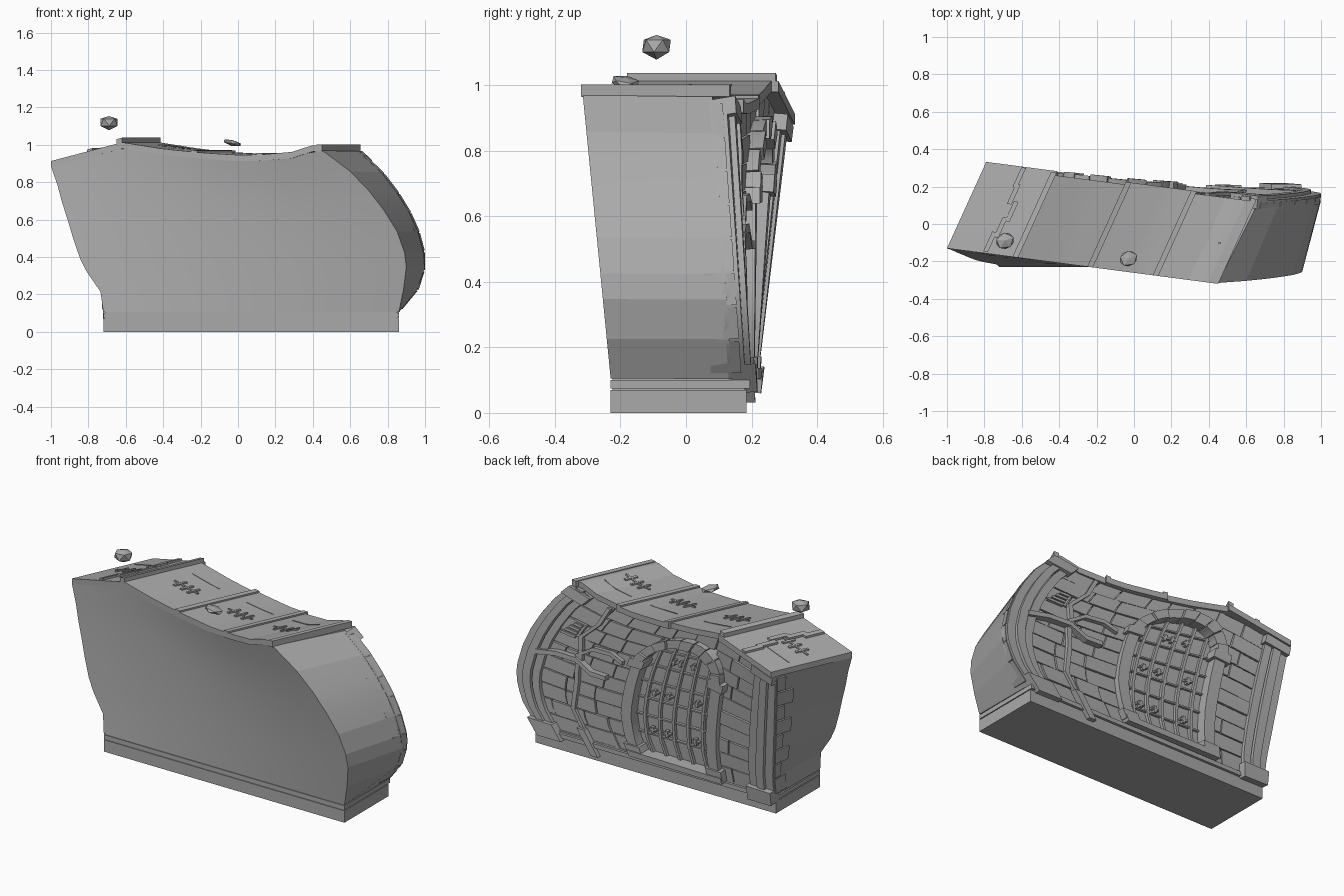
import bpy, bmesh, math, random
from mathutils import Vector

random.seed(4)
if "Cube" in bpy.data.objects:
    bpy.data.objects.remove(bpy.data.objects["Cube"])

stone = bpy.data.materials.new("grey stone")
stone.use_nodes = True
GREY = (0.4, 0.4, 0.4, 1)
stone.diffuse_color = GREY
stone.node_tree.nodes["Principled BSDF"].inputs["Base Color"].default_value = GREY


def interp(table, x):
    for (a, p), (b, q) in zip(table, table[1:]):
        if x <= b:
            break
    return p + (q - p) * (x - a) / (b - a)


def finish(bm, name, angle=20):
    bmesh.ops.recalc_face_normals(bm, faces=bm.faces)
    mesh = bpy.data.meshes.new(name)
    bm.to_mesh(mesh)
    bm.free()
    obj = bpy.data.objects.new(name, mesh)
    bpy.context.collection.objects.link(obj)
    mesh.materials.append(stone)
    bpy.ops.object.select_all(action="DESELECT")
    obj.select_set(True)
    bpy.context.view_layer.objects.active = obj
    bpy.ops.object.shade_smooth_by_angle(angle=math.radians(angle))
    return obj


def loft(bm, rings):
    """Closed rings of points joined into a capped solid."""
    rows = [[bm.verts.new(p) for p in ring] for ring in rings]
    n = len(rows[0])
    for a, b in zip(rows, rows[1:]):
        for i in range(n):
            j = (i + 1) % n
            bm.faces.new((a[i], a[j], b[j], b[i]))
    bm.faces.new(rows[0][::-1])
    bm.faces.new(rows[-1])


def box(bm, lo, hi):
    loft(bm, [[(lo[0], lo[1], z), (hi[0], lo[1], z), (hi[0], hi[1], z), (lo[0], hi[1], z)]
              for z in (lo[2], hi[2])])


# Warped wall shape: corner columns leaning with height
T = [0, .14, .28, .37, .5, .63, .75, .87, 1]
FRONT_L = list(zip(T, [-.72, -.735, -.81, -.845, -.88, -.91, -.94, -.965, -1]))
FRONT_R = list(zip(T, [.86, .885, .9, .89, .85, .78, .7, .6, .45]))
BACK_R = list(zip(T, [.86, .96, 1, .995, .965, .915, .85, .77, .65]))
BACK_L = [(0, -.72), (.14, -.72), (1, -.8)]
EAVES = [(-1, .88), (-.62, .98), (-.4, .945), (-.2, .925), (0, .912),
         (.13, .915), (.3, .93), (.38, .962), (.45, .965)]


def height(u, t):
    return .105 + t * (interp(EAVES, -1 + 1.45 * u) - .1)


def mix(a, b, u):
    return a + (b - a) * u


def front(u, t):
    return Vector((mix(interp(FRONT_L, t), interp(FRONT_R, t), u),
                   mix(-.23 + .1 * t, -.23 - .085 * t, u), height(u, t)))


def back(u, t, d=0):
    def at(u, t):
        return Vector((mix(interp(BACK_L, t), interp(BACK_R, t), u),
                       mix(.19 + .1 * t, .17 - .06 * t, u), height(u, t)))
    e = .03
    u0, t0 = min(max(u, e), 1 - e), min(max(t, e), 1 - e)
    n = (at(u0, t0 + e) - at(u0, t0 - e)).cross(at(u0 + e, t0) - at(u0 - e, t0))
    return at(u, t) + n.normalized() * d


def strip(bm, left, right, low, high):
    """Solid following the back wall between two paths of (u, t)."""
    loft(bm, [[back(*a, low), back(*a, high), back(*b, high), back(*b, low)]
              for a, b in zip(left, right)])


def upright(bm, u0, u1, t0, t1, low, high, n=8):
    ts = [mix(t0, t1, i / n) for i in range(n + 1)]
    strip(bm, [(u0, t) for t in ts], [(u1, t) for t in ts], low, high)


# Main wall body
bm = bmesh.new()
N = 12
us = [i / N for i in range(N + 1)]
rows = [[bm.verts.new(p) for p in [front(u, t) for u in us] + [back(u, t, -.03) for u in us[::-1]]]
        for t in T]
M = 2 * N + 2
for a, b in zip(rows, rows[1:]):
    for i in range(M):
        j = (i + 1) % M
        bm.faces.new((a[i], a[j], b[j], b[i]))
for row in (rows[0], rows[-1]):
    for i in range(N):
        bm.faces.new((row[i], row[i + 1], row[M - 2 - i], row[M - 1 - i]))
finish(bm, "wall_body", 8)

# Plinth
bm = bmesh.new()
box(bm, (-.72, -.23, 0), (.86, .185, .07))
box(bm, (-.71, -.225, .07), (.85, .18, .11))
box(bm, (-.72, -.23, .075), (.86, .195, .1))
finish(bm, "plinth")

# Wall stones, laid in courses around the window
WIN, IN, OUT, SPRING = .4, .145, .185, .68


def opening(t):
    k = max(0, t - SPRING) / .23
    return (OUT - .02) * math.sqrt(1 - k * k) if k < 1 else 0


bm = bmesh.new()
courses = 10
for r in range(courses):
    t0, t1 = r / courses, (r + 1) / courses
    w = max(opening(t0 + .03), 0)
    spans = [(.08, WIN - w), (WIN + w, .93)] if w else [(.08, .93)]
    for a, b in spans:
        u = a
        while u < b - .01:
            end = u + random.uniform(.08, .14)
            if b - end < .05:
                end = b
            upright(bm, u + .002, end - .002, t0 + .003, t1 - .003,
                    -.035, random.uniform(-.004, .004), 2)
            u = end
finish(bm, "wall_stones")

# End pilasters with base and cap blocks
bm = bmesh.new()
for edge, sgn in ((0, 1), (1, -1)):
    for a, b, h in ((0, .03, .012), (.03, .06, .03), (.064, .092, .02)):
        upright(bm, edge + sgn * a, edge + sgn * b, 0, .99, -.04, h, 16)
    upright(bm, edge, edge + sgn * .1, -.05, .05, -.03, .045, 1)
    upright(bm, edge, edge + sgn * .1, .93, .99, -.03, .04, 1)
finish(bm, "end_pilasters")

# Corner stones showing on the end faces
bm = bmesh.new()
for r in range(8):
    t0, t1 = .02 + r * .12, .13 + r * .12
    depth = .05 if r % 2 else .1
    for u, out in ((0, -.006), (1, .006)):
        rings = []
        for t in (t0, t1):
            p = back(u, t)
            q = p.lerp(front(u, t), depth / .43)
            o, i = Vector((out, 0, 0)), Vector((-out * 3, 0, 0))
            rings.append([p + o, q + o, q + i, p + i])
        loft(bm, rings)
finish(bm, "corner_stones")

# Window surround: jambs, imposts, sill and arch stones
bm = bmesh.new()
for s in (-1, 1):
    upright(bm, WIN + s * IN, WIN + s * OUT, .04, SPRING, -.035, .03)
    upright(bm, WIN + s * (IN - .01), WIN + s * (OUT + .012), SPRING - .03, SPRING + .03, -.03, .045, 1)
    upright(bm, WIN + s * (IN - .01), WIN + s * (OUT + .012), .02, .08, -.03, .04, 1)
upright(bm, WIN - OUT - .01, WIN + OUT + .01, .0, .04, -.035, .045, 1)
finish(bm, "window_frame")


def arc(a, rx, ry):
    return (WIN + rx * math.cos(a), SPRING + ry * math.sin(a))


bm = bmesh.new()
blocks = 9
for k in range(blocks):
    a0, a1 = (math.pi * (k + f) / blocks for f in (.03, .97))
    angles = [mix(a0, a1, i / 3) for i in range(4)]
    lift = .045 if k % 2 == 0 else .036
    strip(bm, [arc(a, IN, .19) for a in angles], [arc(a, OUT, .26) for a in angles], -.035, lift)
finish(bm, "window_arch")

# Window lattice with small crosses
bm = bmesh.new()
for k in range(-2, 3):
    u = WIN + k * .056
    top = SPRING + .19 * math.sqrt(max(0, 1 - ((u - WIN) / IN) ** 2))
    upright(bm, u - .005, u + .005, .04, top, -.035, -.012)
for k in range(1, 7):
    t = .04 + k * .125
    upright(bm, WIN - IN, WIN + IN, t - .005, t + .005, -.035, -.015, 1)
finish(bm, "window_bars")
bm = bmesh.new()
for k in (-1.5, .5, 1.5):
    for t in (.2, .47, .73):
        u = WIN + (k if t < .7 else k * .5) * .056
        upright(bm, u - .014, u + .014, t - .006, t + .006, -.032, -.01, 1)
        upright(bm, u - .005, u + .005, t - .022, t + .022, -.032, -.009, 1)
finish(bm, "window_crosses")

# Broken branches and hanging root over the wall
bm = bmesh.new()


def branch(path, w, low=0, high=.025):
    strip(bm, [(u, t - w) for u, t in path], [(u + w * .3, t + w) for u, t in path], low, high)


branch([(.94, .5), (.87, .55), (.79, .56), (.72, .5), (.66, .5)], .016, -.005, .035)
branch([(.8, .58), (.75, .67), (.68, .68), (.62, .64)], .014)
for path in ([(.79, .55), (.77, .4), (.785, .2), (.775, .06)], [(.78, .56), (.82, .72), (.79, .85), (.81, .98)]):
    strip(bm, [(u - .008, t) for u, t in path], [(u + .008, t) for u, t in path], -.005, .02)
upright(bm, .76, .79, -.09, .08, .0, .035, 1)
finish(bm, "branches")

# Small slatted vent
bm = bmesh.new()
for k in range(4):
    upright(bm, .84, .9 - k * .008, .69 + k * .028, .708 + k * .028, 0, .015, 1)
finish(bm, "vent_slats")


# Roof slabs running across the wall
def roof(x, s, lift):
    return Vector((x + .2 * s, -.13 - .131 * (x + 1) + .44 * s, interp(EAVES, x) + lift))


def roof_slab(bm, x0, x1, s0, s1, low, high, n=1):
    loft(bm, [[roof(x, s0, low), roof(x, s1, low), roof(x, s1, high), roof(x, s0, high)]
              for x in [mix(x0, x1, i / n) for i in range(n + 1)]])


joints = [-1, -.62, -.22, .13, .45]
bm = bmesh.new()
for k, (a, b) in enumerate(zip(joints, joints[1:])):
    roof_slab(bm, a, b, 0, (1.05, 1.0, 1.03, 1.0)[k], 0, .033, 6)
finish(bm, "roof_slabs", 12)
bm = bmesh.new()
for x, h in zip(joints[1:], (.058, .042, .042, .037)):
    roof_slab(bm, x - .03, x, 0, 1.03, 0, h)
finish(bm, "roof_ridges")

# Roof cracks and thin seams
bm = bmesh.new()
for x in (-.87, -.45, -.06, .27):
    roof_slab(bm, x - .07, x + .1, .46, .48, .03, .04, 4)
    for dx in (-.035, .015, .06):
        roof_slab(bm, x + dx, x + dx + .012, .39, .55, .03, .041)
    roof_slab(bm, x - .09, x + .1, .74, .75, .03, .036, 4)
for x, s in ((-.81, .02), (-.79, .2), (-.77, .4), (-.8, .6), (-.81, .8)):
    roof_slab(bm, x, x + .025, s, s + .24, .03, .045)
finish(bm, "roof_cracks")

# Loose rocks
for name, place, size, tilt in (("floating_rock", (-.69, -.09, 1.12), (.055, .048, .042), 0),
                                ("roof_rock", (-.03, -.185, 1.01), (.055, .045, .018), .25)):
    bm = bmesh.new()
    bmesh.ops.create_icosphere(bm, subdivisions=1, radius=1)
    for v in bm.verts:
        v.co.z = min(v.co.z, .8)
        v.co = Vector([c * s for c, s in zip(v.co, size)])
    rock = finish(bm, name, 5)
    rock.location = place
    rock.rotation_euler = (0, tilt, .4)
